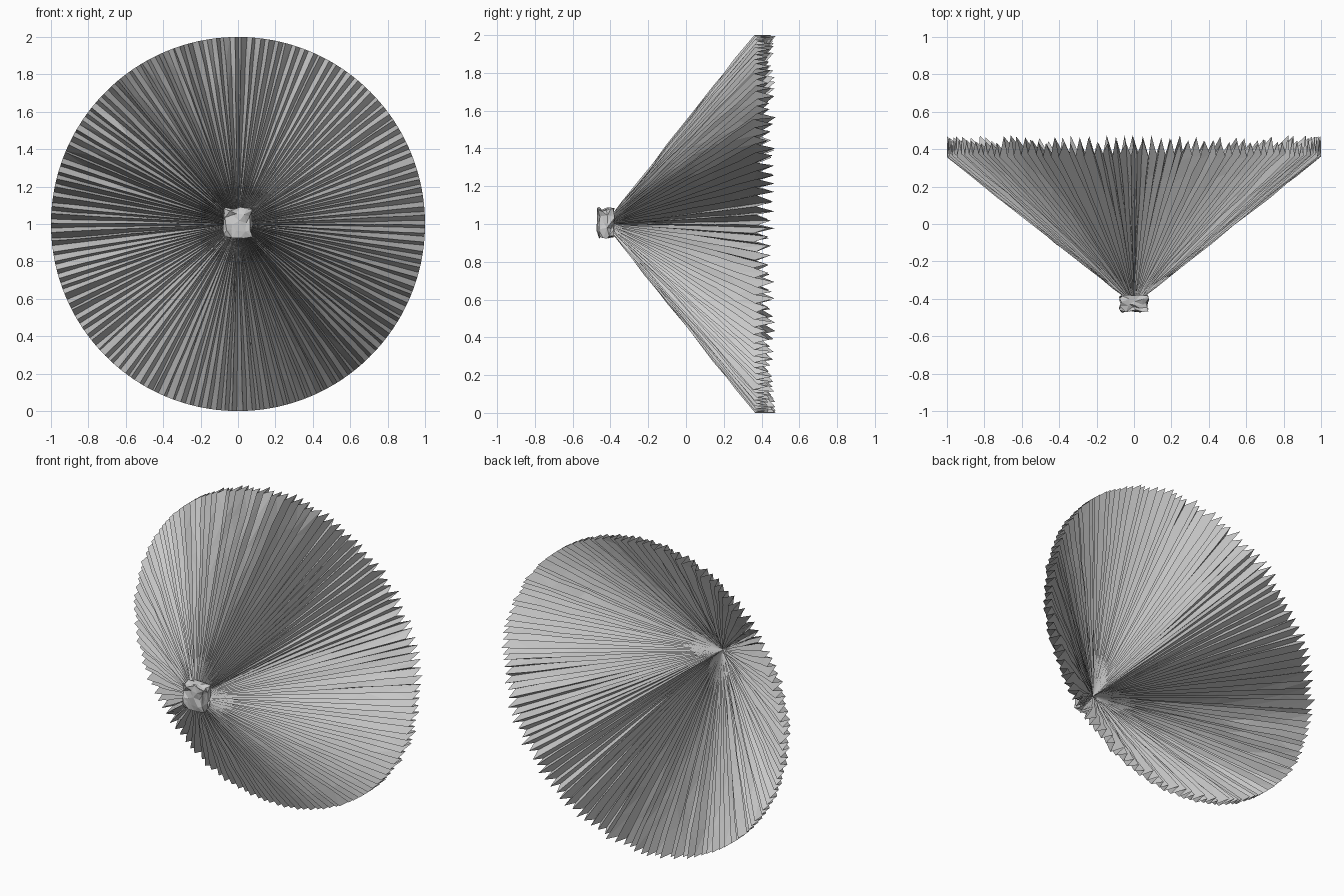
import bpy, bmesh, math, random

if "Cube" in bpy.data.objects:
    bpy.data.objects.remove(bpy.data.objects["Cube"])

random.seed(4)
PLEATS = 130
RINGS = [0.02, 0.12, 0.27, 0.42, 0.58, 0.73, 0.87, 1.0]


def finish(bm, name):
    bmesh.ops.recalc_face_normals(bm, faces=bm.faces)
    mesh = bpy.data.meshes.new(name)
    bm.to_mesh(mesh)
    bm.free()
    obj = bpy.data.objects.new(name, mesh)
    bpy.context.collection.objects.link(obj)
    return obj


# Pleated paper cone: folds alternate between an outer and an inner cone
bm = bmesh.new()
count = PLEATS * 2
step = 2 * math.pi / count
phase = [random.uniform(-0.3, 0.3) * step for _ in range(count)]
fold = [random.uniform(0.0, 0.03) for _ in range(count)]
rows = []
for r in RINGS:
    row = []
    for i in range(count):
        a = i * step + phase[i] + random.uniform(-0.12, 0.12) * step
        if i % 2:
            y = -0.37 + 0.845 * r - fold[i] * r * 1.5
        else:
            y = -0.43 + 0.785 * r + fold[i] * r * 0.8
        if 0.1 < r < 1:
            y += random.uniform(-0.008, 0.008)
        row.append(bm.verts.new((r * math.cos(a), y, 1 + r * math.sin(a))))
    rows.append(row)
for lower, upper in zip(rows, rows[1:]):
    for i in range(count):
        j = (i + 1) % count
        a, b, c, d = lower[i], lower[j], upper[j], upper[i]
        if random.random() < 0.5:
            bm.faces.new((a, b, c))
            bm.faces.new((a, c, d))
        else:
            bm.faces.new((a, b, d))
            bm.faces.new((b, c, d))
tip = bm.verts.new((0, -0.4, 1))
for i in range(count):
    bm.faces.new((tip, rows[0][(i + 1) % count], rows[0][i]))
finish(bm, "pleated_cone")

# Small crumpled square knob at the tip
bm = bmesh.new()
bmesh.ops.create_cube(bm, size=1)
bmesh.ops.subdivide_edges(bm, edges=bm.edges[:], cuts=3, use_grid_fill=True)
for v in bm.verts:
    x, y, z = v.co
    v.co = (x * 0.14 + random.uniform(-0.012, 0.012),
            -0.425 + y * 0.08 + random.uniform(-0.01, 0.01),
            1.007 + z * 0.145 + random.uniform(-0.012, 0.012))
bmesh.ops.triangulate(bm, faces=bm.faces[:])
finish(bm, "tip_knob")
